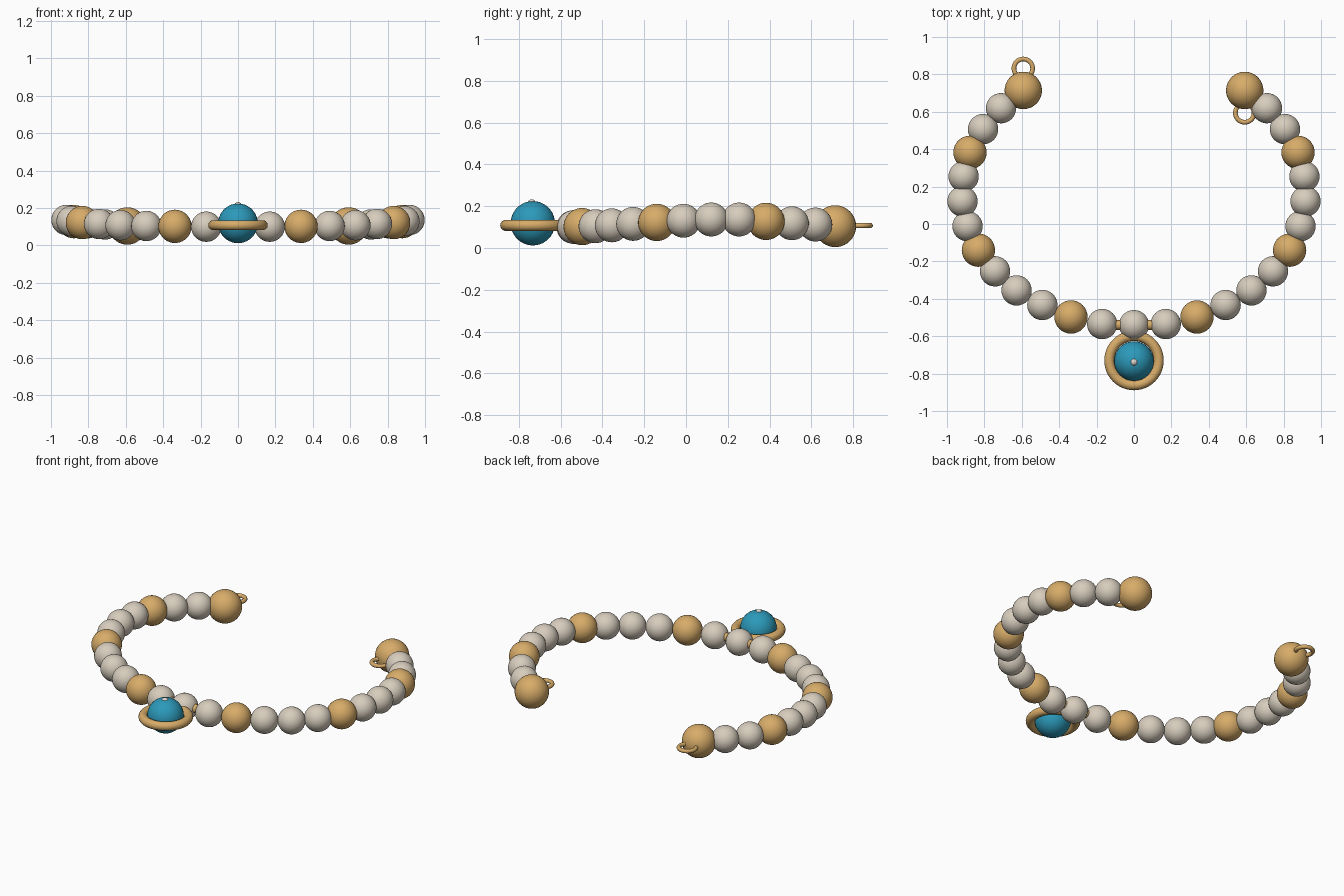
import bpy
from math import pi

cube = bpy.data.objects.get("Cube")
if cube:
    bpy.data.objects.remove(cube, do_unlink=True)


def material(name, rgb):
    m = bpy.data.materials.new(name)
    m.use_nodes = True
    m.diffuse_color = (*rgb, 1)
    m.node_tree.nodes["Principled BSDF"].inputs["Base Color"].default_value = (*rgb, 1)
    return m


GOLD = material("warm gold", (0.68, 0.41, 0.14))
IVORY = material("ivory", (0.68, 0.61, 0.51))
TEAL = material("teal stone", (0.025, 0.32, 0.49))
PEARL = material("pale pearl", (0.78, 0.70, 0.64))


def finish(name, mat):
    obj = bpy.context.object
    obj.name = name
    obj.data.materials.append(mat)
    bpy.ops.object.shade_smooth_by_angle()
    return obj


def ball(name, mat, radius, loc):
    bpy.ops.mesh.primitive_uv_sphere_add(segments=32, ring_count=20, radius=radius, location=loc)
    return finish(name, mat)


def ring(name, major, minor, loc):
    bpy.ops.mesh.primitive_torus_add(major_segments=48, minor_segments=14,
                                     major_radius=major, minor_radius=minor, location=loc)
    return finish(name, GOLD)


# Strand: bead centres from the middle of the front to one end
path = [(0.17, -0.535, 0.10), (0.337, -0.497, 0.102), (0.49, -0.433, 0.104),
        (0.628, -0.355, 0.108), (0.743, -0.253, 0.115), (0.832, -0.14, 0.122),
        (0.89, -0.012, 0.13), (0.917, 0.121, 0.136), (0.911, 0.254, 0.136),
        (0.877, 0.383, 0.127), (0.807, 0.507, 0.118), (0.711, 0.619, 0.112)]
ball("center_bead", IVORY, 0.08, (0, -0.54, 0.10))
for side, sx in (("left", 1), ("right", -1)):
    for i, (x, y, z) in enumerate(path):
        gold = i % 4 == 1
        ball(f"{side}_{'gold' if gold else 'ivory'}_bead_{i + 1}", GOLD if gold else IVORY,
             0.089 if gold else 0.081, (sx * x, y, z))
    # Larger end bead with its flat clasp loop
    ball(f"{side}_end_bead", GOLD, 0.10, (sx * 0.592, 0.714, 0.104))
    ring(f"{side}_clasp_loop", 0.05, 0.0125, (sx * 0.592, 0.594 if sx > 0 else 0.832, 0.107))

# Rod holding the pendant at the middle bead
bpy.ops.mesh.primitive_cylinder_add(vertices=20, radius=0.026, depth=0.2,
                                    location=(0, -0.54, 0.107), rotation=(0, pi / 2, 0))
finish("pendant_rod", GOLD)

# Pendant: stone, surrounding ring and the small pearl on top
ball("pendant_stone", TEAL, 0.106, (0, -0.733, 0.118))
ring("pendant_ring", 0.132, 0.027, (0, -0.73, 0.108))
ball("pendant_pearl", PEARL, 0.02, (0, -0.738, 0.212))
